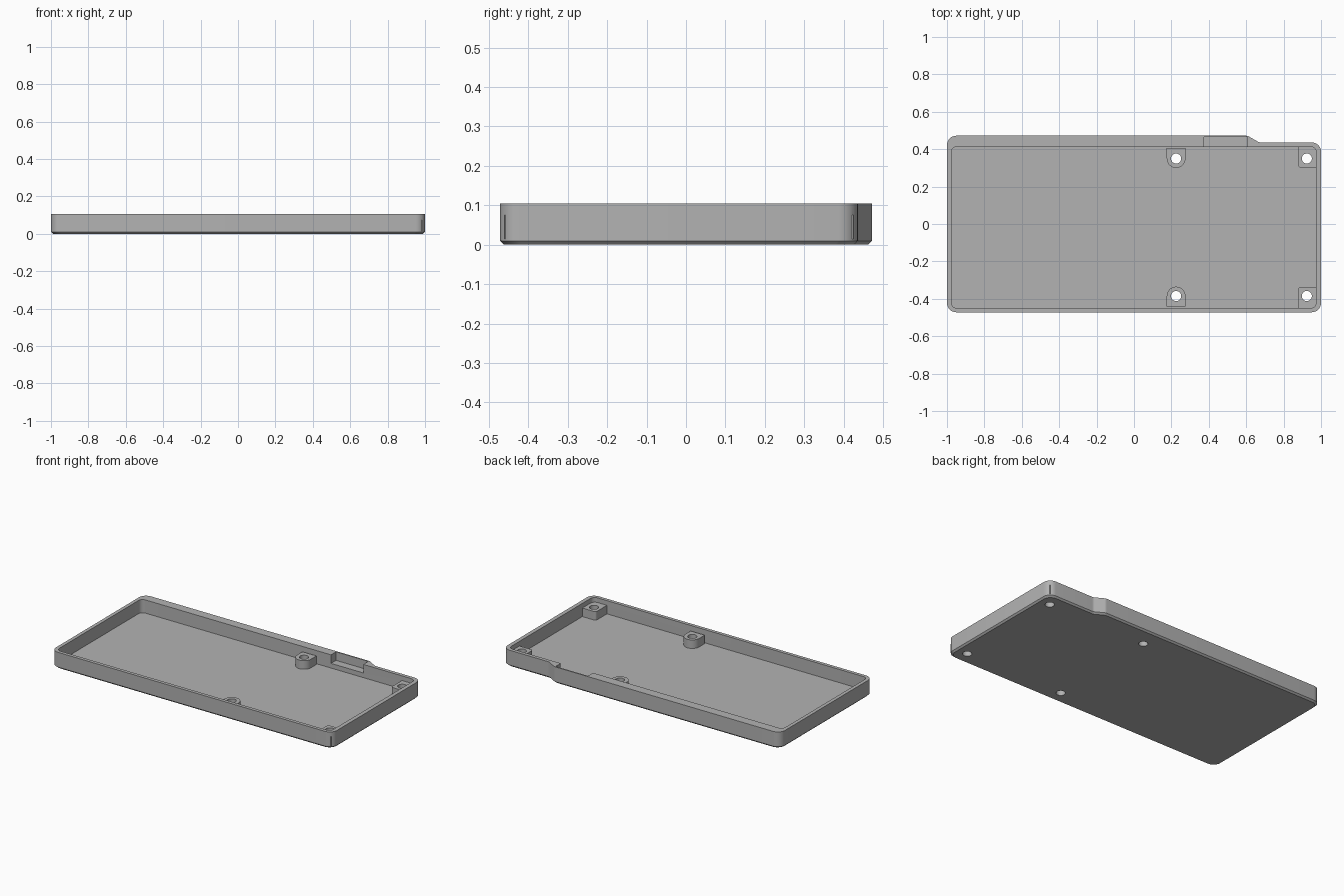
import bpy, bmesh, math
from mathutils import Vector

cube = bpy.data.objects.get("Cube")
if cube:
    bpy.data.objects.remove(cube, do_unlink=True)

grey = bpy.data.materials.new("light_grey")
grey.use_nodes = True
grey.diffuse_color = (0.45, 0.45, 0.45, 1)
grey.node_tree.nodes["Principled BSDF"].inputs["Base Color"].default_value = grey.diffuse_color

TOP, FLOOR, BOSS_TOP, CHAMFER = 0.105, 0.02, 0.075, 0.01


def rounded(corners, steps=8):
    """Outline from (x, y, radius) corners, each corner filleted."""
    out = []
    for i, (x, y, r) in enumerate(corners):
        p = Vector((x, y))
        a = (Vector(corners[i - 1][:2]) - p).normalized()
        b = (Vector(corners[(i + 1) % len(corners)][:2]) - p).normalized()
        if r == 0:
            out.append(p)
            continue
        half = a.angle(b) / 2
        centre = p + (a + b).normalized() * r / math.sin(half)
        start = p + a * r / math.tan(half) - centre
        end = p + b * r / math.tan(half) - centre
        sweep = math.pi - 2 * half
        for k in range(steps + 1):
            t = k / steps
            v = (start * math.sin((1 - t) * sweep) + end * math.sin(t * sweep)) / math.sin(sweep)
            out.append(centre + v)
    return out


def loft(name, layers):
    """Closed solid through (outline, z) layers."""
    bm = bmesh.new()
    rings = [[bm.verts.new((p.x, p.y, z)) for p in pts] for pts, z in layers]
    for low, high in zip(rings, rings[1:]):
        n = len(low)
        for i in range(n):
            j = (i + 1) % n
            bm.faces.new((low[i], low[j], high[j], high[i]))
    bm.faces.new(rings[0][::-1])
    bm.faces.new(rings[-1])
    bmesh.ops.recalc_face_normals(bm, faces=bm.faces)
    mesh = bpy.data.meshes.new(name)
    bm.to_mesh(mesh)
    bm.free()
    mesh.materials.append(grey)
    obj = bpy.data.objects.new(name, mesh)
    bpy.context.collection.objects.link(obj)
    return obj


def prism(name, corners, z0, z1):
    pts = rounded(corners)
    return loft(name, [(pts, z0), (pts, z1)])


def box(x0, x1, y0, y1, r=0):
    return [(x0, y0, r), (x1, y0, r), (x1, y1, r), (x0, y1, r)]


def combine(target, tool, operation):
    mod = target.modifiers.new(operation.title(), "BOOLEAN")
    mod.operation, mod.solver, mod.object = operation, "EXACT", tool
    bpy.context.view_layer.objects.active = target
    bpy.ops.object.modifier_apply(modifier=mod.name)
    bpy.data.objects.remove(tool, do_unlink=True)


# Outer tray with stepped back edge and chamfered underside
outline = rounded([(-1, -0.472, 0.05), (1, -0.472, 0.05), (1, 0.436, 0.05),
                   (0.67, 0.436, 0.03), (0.607, 0.472, 0.03), (-1, 0.472, 0.05)])
inset = [Vector((p.x * (1 - CHAMFER), p.y * (1 - CHAMFER / 0.472))) for p in outline]
tray = loft("case_tray", [(inset, 0), (outline, CHAMFER), (outline, TOP)])

# Hollow interior and connector pocket in the back wall
combine(tray, prism("cavity", box(-0.977, 0.974, -0.45, 0.413, 0.03), FLOOR, 0.2), "DIFFERENCE")
combine(tray, prism("pocket", box(0.373, 0.603, 0.38, 0.464), 0.05, 0.2), "DIFFERENCE")

# Screw bosses: rounded tabs by the long walls, square blocks in the corners
HOLES_Y = (-0.385, 0.35)
for y in HOLES_Y:
    s = 1 if y > 0 else -1
    tab = [(0.175, y + s * 0.055, 0), (0.275, y + s * 0.055, 0),
           (0.275, y - s * 0.05, 0.0499), (0.175, y - s * 0.05, 0.0499)]
    combine(tray, prism("tab_boss", tab, FLOOR - 0.005, BOSS_TOP), "UNION")
    wall = y + s * 0.075
    block = [(0.985, wall, 0), (0.985, y - s * 0.048, 0),
             (0.878, y - s * 0.048, 0.012), (0.878, wall, 0)]
    combine(tray, prism("corner_boss", block, FLOOR - 0.005, BOSS_TOP), "UNION")

# Screw holes through bosses and floor
for x in (0.225, 0.924):
    for y in HOLES_Y:
        r = 0.027
        hole = box(x - r, x + r, y - r, y + r, r * 0.999)
        combine(tray, prism("screw_hole", hole, -0.1, 0.2), "DIFFERENCE")

bpy.ops.object.select_all(action="DESELECT")
tray.select_set(True)
bpy.context.view_layer.objects.active = tray
bpy.ops.object.shade_smooth_by_angle(angle=math.radians(30))
